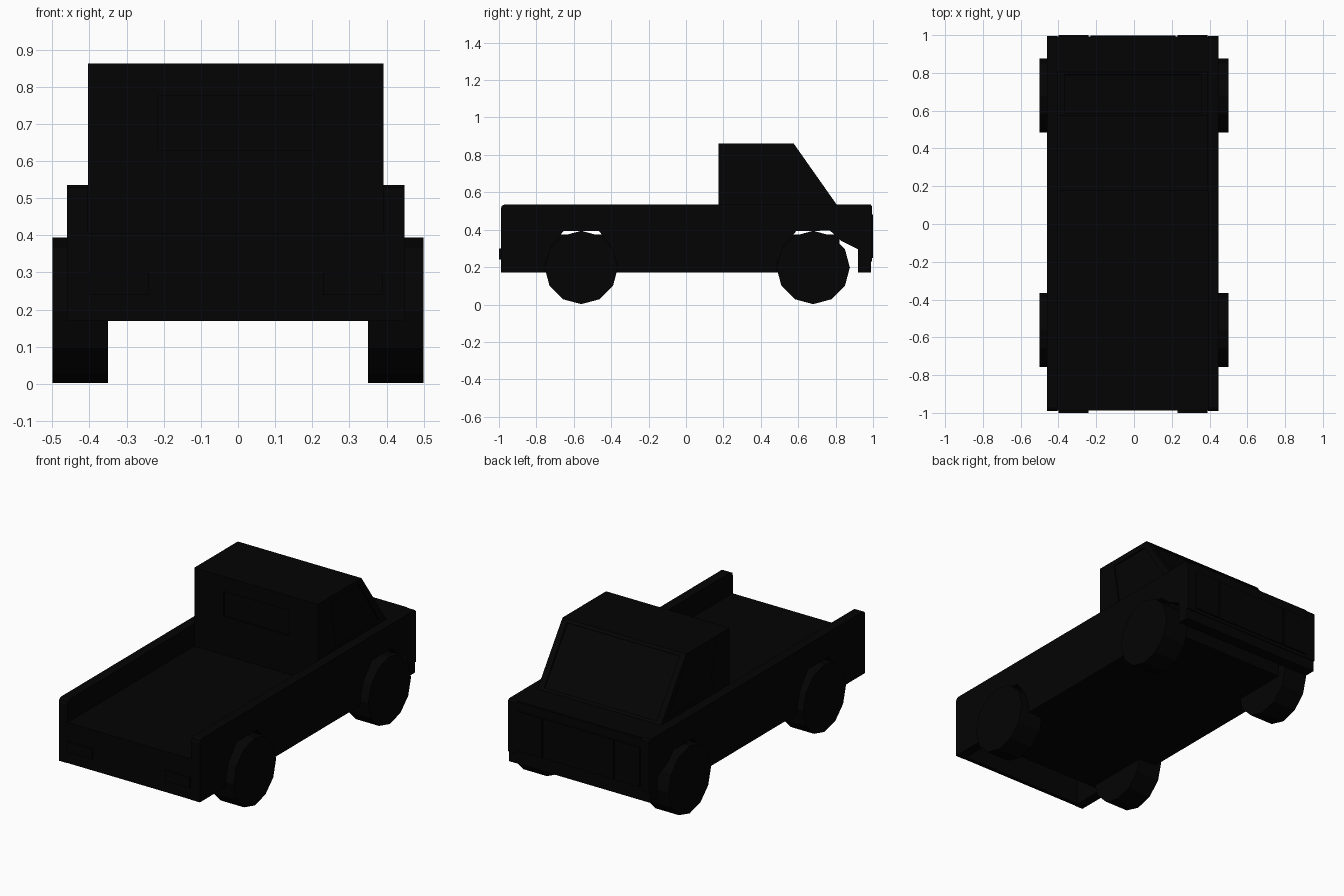
import bpy, bmesh, math
from mathutils import Matrix, Vector

if "Cube" in bpy.data.objects:
    bpy.data.objects.remove(bpy.data.objects["Cube"])

CX = -0.006   # body sits slightly off the wheel centre line
paint = bpy.data.materials.new("black_paint")
paint.diffuse_color = (0.001, 0.001, 0.001, 1)
paint.use_nodes = True
paint.node_tree.nodes["Principled BSDF"].inputs["Base Color"].default_value = paint.diffuse_color


def finish(name, bm):
    bmesh.ops.recalc_face_normals(bm, faces=bm.faces)
    me = bpy.data.meshes.new(name)
    bm.to_mesh(me)
    bm.free()
    me.materials.append(paint)
    ob = bpy.data.objects.new(name, me)
    bpy.context.collection.objects.link(ob)
    return ob


def box(name, x0, x1, y0, y1, z0, z1):
    bm = bmesh.new()
    m = Matrix.Translation(((x0 + x1) / 2, (y0 + y1) / 2, (z0 + z1) / 2))
    m = m @ Matrix.Diagonal((x1 - x0, y1 - y0, z1 - z0, 1))
    bmesh.ops.create_cube(bm, size=1, matrix=m)
    return finish(name, bm)


def extrude_x(name, profile, x0, x1):
    """Extrude a (y, z) profile between two x positions."""
    bm = bmesh.new()
    f = bm.faces.new([bm.verts.new((x0, y, z)) for y, z in profile])
    r = bmesh.ops.extrude_face_region(bm, geom=[f])
    verts = [v for v in r["geom"] if isinstance(v, bmesh.types.BMVert)]
    bmesh.ops.translate(bm, verts=verts, vec=(x1 - x0, 0, 0))
    return finish(name, bm)


def cut(target, cutter):
    mod = target.modifiers.new(cutter.name, "BOOLEAN")
    mod.operation, mod.solver, mod.object = "DIFFERENCE", "EXACT", cutter
    cutter.hide_render = True
    cutter.hide_set(True)


# Side panels with both wheel arches cut into the outline
side = [(-0.99, 0.17), (-0.99, 0.51), (-0.985, 0.527), (-0.97, 0.535),
        (0.985, 0.535), (0.995, 0.525), (0.995, 0.23), (0.988, 0.23),
        (0.988, 0.17), (0.92, 0.17), (0.92, 0.295), (0.83, 0.34),
        (0.77, 0.395), (0.59, 0.393), (0.52, 0.31), (0.487, 0.22), (0.485, 0.17),
        (-0.365, 0.17), (-0.367, 0.22), (-0.40, 0.31), (-0.465, 0.393),
        (-0.655, 0.393), (-0.72, 0.31), (-0.753, 0.22), (-0.755, 0.17)]
for s, tag in ((-1, "left"), (1, "right")):
    extrude_x("side_panel_" + tag, side, CX + s * 0.398, CX + s * 0.454)

# Bed floor, chassis, tail panel, hood, nose and bumper
box("bed_floor", CX - 0.40, CX + 0.40, -0.985, 0.93, 0.398, 0.406)
box("chassis", CX - 0.398, CX + 0.398, -0.77, 0.82, 0.172, 0.375)
box("tail_panel", CX - 0.40, CX + 0.40, -0.988, -0.965, 0.17, 0.406)
box("hood", CX - 0.40, CX + 0.40, 0.78, 0.99, 0.50, 0.535)
box("nose", CX - 0.40, CX + 0.40, 0.92, 0.992, 0.23, 0.53)
box("front_bumper", CX - 0.40, CX + 0.40, 0.92, 0.988, 0.17, 0.235)

# Cab with sloped windshield
cab = extrude_x("cab", [(0.175, 0.402), (0.175, 0.862), (0.575, 0.862),
                        (0.805, 0.535), (0.805, 0.402)], CX - 0.398, CX + 0.398)

# Shallow recesses for the glass
cut(cab, box("rear_window_cutter", -0.215, 0.205, 0.10, 0.185, 0.63, 0.775))
top, low = Vector((0.586, 0.846)), Vector((0.795, 0.549))
n = Vector((0.327, 0.23)).normalized()
cut(cab, extrude_x("windshield_cutter",
                   [top + n * 0.05, low + n * 0.05, low - n * 0.008, top - n * 0.008],
                   CX - 0.362, CX + 0.362))
for s, tag in ((-1, "left"), (1, "right")):
    cut(cab, extrude_x("side_window_cutter_" + tag,
                       [(0.295, 0.83), (0.555, 0.83), (0.74, 0.555), (0.34, 0.555)],
                       CX + s * 0.39, CX + s * 0.45))

# Lights and grille
for s, tag in ((-1, "left"), (1, "right")):
    a, b = sorted((CX + s * 0.235, CX + s * 0.395))
    box("tail_light_" + tag, a, b, -1.0, -0.98, 0.24, 0.30)
    box("headlight_" + tag, a, b, 0.98, 1.0, 0.25, 0.48)
box("grille", CX - 0.225, CX + 0.225, 0.98, 0.998, 0.25, 0.48)

# Twelve-sided wheels
for y, end in ((0.68, "front"), (-0.56, "rear")):
    for s, tag in ((-1, "left"), (1, "right")):
        bm = bmesh.new()
        m = Matrix.Translation((s * 0.425, y, 0.198)) @ Matrix.Rotation(math.pi / 2, 4, "Y")
        bmesh.ops.create_cone(bm, cap_ends=True, segments=12, radius1=0.196,
                              radius2=0.196, depth=0.15, matrix=m)
        finish(f"wheel_{end}_{tag}", bm)
